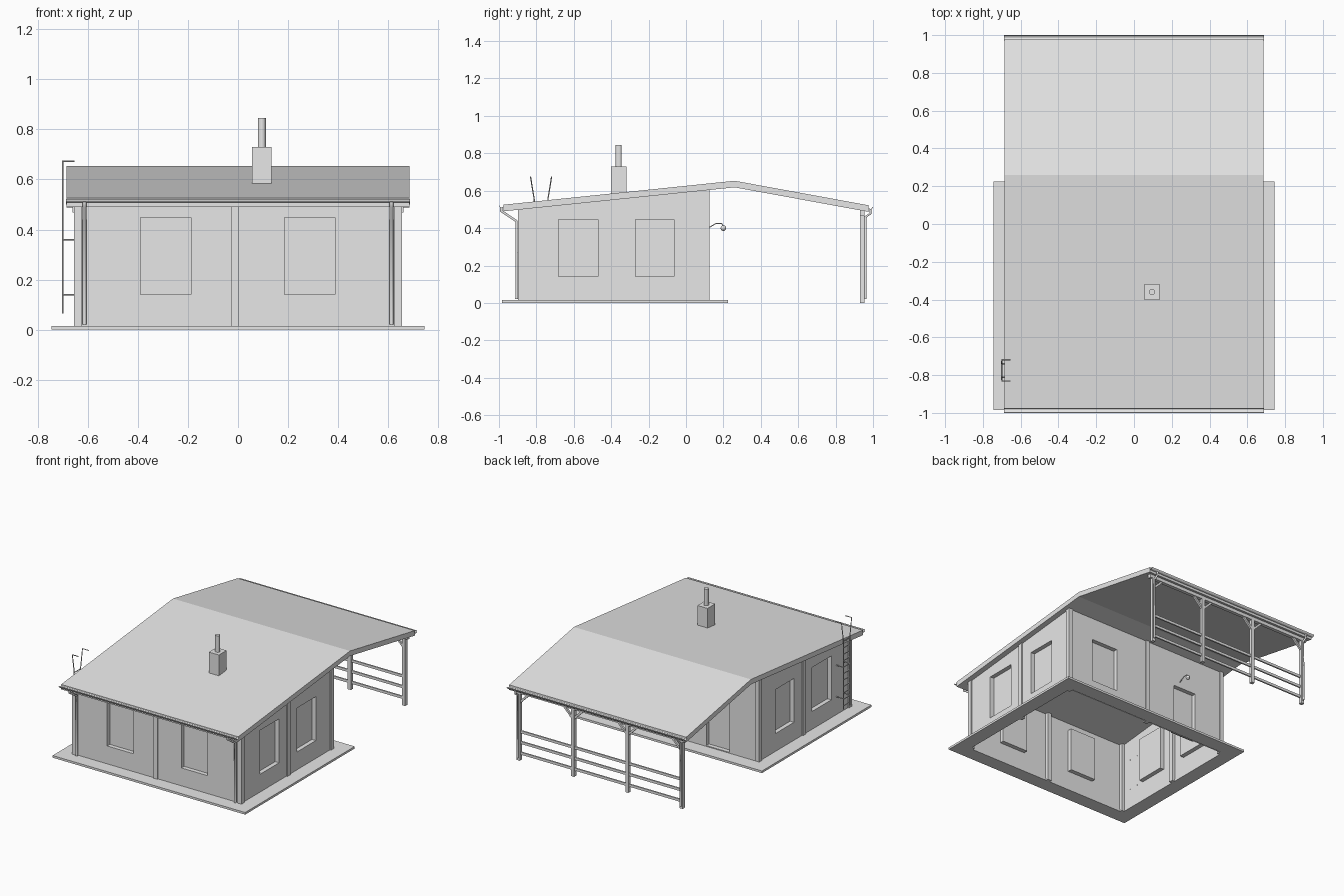
import bpy, bmesh, math
from mathutils import Vector

cube = bpy.data.objects.get("Cube")
if cube:
    bpy.data.objects.remove(cube, do_unlink=True)

# One plain colour for the whole building
grey = bpy.data.materials.new("light_grey")
grey.use_nodes = True
grey.diffuse_color = (0.8, 0.8, 0.8, 1)
grey.node_tree.nodes["Principled BSDF"].inputs["Base Color"].default_value = (0.8, 0.8, 0.8, 1)


def add(name, data):
    obj = bpy.data.objects.new(name, data)
    data.materials.append(grey)
    bpy.context.collection.objects.link(obj)
    return obj


def from_bmesh(name, bm):
    mesh = bpy.data.meshes.new(name)
    bm.to_mesh(mesh)
    bm.free()
    return add(name, mesh)


def box(name, lo, hi, turn=0):
    """Box between two corners, optionally turned about y."""
    lo, hi = Vector(lo), Vector(hi)
    bm = bmesh.new()
    bmesh.ops.create_cube(bm, size=1)
    bmesh.ops.scale(bm, vec=hi - lo, verts=bm.verts)
    obj = from_bmesh(name, bm)
    obj.location = (lo + hi) / 2
    obj.rotation_euler.y = turn
    return obj


def prism(name, profile, half):
    """Profile of (y, z) points extruded along x."""
    bm = bmesh.new()
    face = bm.faces.new([bm.verts.new((-half, y, z)) for y, z in profile])
    side = bmesh.ops.extrude_face_region(bm, geom=[face])["geom"]
    moved = [v for v in side if isinstance(v, bmesh.types.BMVert)]
    bmesh.ops.translate(bm, vec=(2 * half, 0, 0), verts=moved)
    bmesh.ops.recalc_face_normals(bm, faces=bm.faces)
    return from_bmesh(name, bm)


def pipe(name, paths, radius):
    """Round bars along straight-sided paths."""
    curve = bpy.data.curves.new(name, "CURVE")
    curve.dimensions = "3D"
    curve.bevel_depth = radius
    curve.bevel_resolution = 1
    curve.use_fill_caps = True
    for path in paths:
        spline = curve.splines.new("POLY")
        spline.points.add(len(path) - 1)
        for point, co in zip(spline.points, path):
            point.co = (*co, 1)
    return add(name, curve)


EAVE, RIDGE = 0.976, 0.26
FRONT_Z, RIDGE_Z, BACK_Z, THICK = 0.525, 0.653, 0.522, 0.035
POST = 0.031
WALL_X, FRONT_Y, BACK_Y = 0.655, -0.897, 0.126


def under(y):
    """Height of the roof underside over the house."""
    return FRONT_Z - THICK + (RIDGE_Z - FRONT_Z) * (y + EAVE) / (RIDGE + EAVE)


def wall(name, place, normal, start, end, top, openings):
    """Sheet wall with recessed openings (u0, u1, z0, z1, depth)."""
    normal = Vector(normal)
    bm = bmesh.new()

    def quad(u0, u1, z0, z1):
        ends = [(u0, z0), (u1, z0), (u1, z1 or top(u1)), (u0, z1 or top(u0))]
        face = bm.faces.new([bm.verts.new(place(u, z)) for u, z in ends])
        face.normal_update()
        if face.normal.dot(normal) < 0:
            face.normal_flip()
        return face

    u, recesses = start, []
    for u0, u1, z0, z1, depth in openings:
        quad(u, u0, 0, None)
        quad(u0, u1, 0, z0)
        quad(u0, u1, z1, None)
        recesses.append((quad(u0, u1, z0, z1), depth))
        u = u1
    quad(u, end, 0, None)
    for face, depth in recesses:
        new = bmesh.ops.extrude_discrete_faces(bm, faces=[face])["faces"][0]
        bmesh.ops.translate(bm, vec=-normal * depth, verts=new.verts)
    bmesh.ops.remove_doubles(bm, verts=bm.verts, dist=0.0001)
    return from_bmesh(name, bm)


# Paved ring around the house, open in the middle
bm = bmesh.new()
corners = [(-0.745, -0.985), (0.745, -0.985), (0.745, 0.225), (-0.745, 0.225)]
middle = bm.faces.new([bm.verts.new((x, y, 0)) for x, y in corners])
middle.normal_update()
bmesh.ops.inset_region(bm, faces=[middle], thickness=0.1,
                       use_boundary=True, use_even_offset=True)
bm.faces.remove(middle)
paving = from_bmesh("paving", bm)
solid = paving.modifiers.new("thickness", "SOLIDIFY")
solid.thickness = 0.015
solid.offset = 1

# Walls with recessed windows and a back door
INSET, SILL, HEAD, DEEP = 0.008, 0.14, 0.447, 0.03
fy, by, wx = FRONT_Y + INSET, BACK_Y - INSET, WALL_X - INSET
front_windows = [(-0.39, -0.188, SILL, HEAD, DEEP), (0.185, 0.388, SILL, HEAD, DEEP)]
side_windows = [(-0.682, -0.47, SILL, HEAD, DEEP), (-0.27, -0.064, SILL, HEAD, DEEP)]
back_openings = [(-0.42, -0.24, 0.017, 0.36, DEEP), (0.245, 0.45, SILL, HEAD, DEEP)]
lap = 0.01
wall("front_wall", lambda u, z: (u, fy, z), (0, -1, 0), -wx, wx,
     lambda u: under(fy) + lap, front_windows)
wall("back_wall", lambda u, z: (u, by, z), (0, 1, 0), -wx, wx,
     lambda u: under(by) + lap, back_openings)
for side, label in ((1, "left"), (-1, "right")):
    wall(label + "_wall", lambda u, z: (side * wx, u, z), (side, 0, 0), fy, by,
         lambda u: under(u) + lap, side_windows)

# Wall posts at corners and mid-spans
for x in (-WALL_X, -POST / 2 - 0.012, WALL_X - POST):
    for y in (FRONT_Y, -0.388, BACK_Y - POST):
        inside = abs(x) < 0.1 and y == -0.388
        if not inside:
            box("wall_post", (x, y, 0), (x + POST, y + POST, under(y) + lap))

# Folded roof
top = [(-EAVE, FRONT_Z), (RIDGE, RIDGE_Z), (EAVE, BACK_Z)]
prism("roof", top + [(y, z - THICK) for y, z in reversed(top)], 0.685)

# Half-round gutters at both eaves
for y, z, label in ((-0.986, 0.521, "front"), (0.986, 0.514, "back")):
    arc = [math.pi * (1 + i / 6) for i in range(7)]
    outline = [(y + 0.014 * math.cos(a), z + 0.014 * math.sin(a)) for a in arc]
    outline += [(y + 0.011 * math.cos(a), z + 0.011 * math.sin(a)) for a in reversed(arc)]
    prism(label + "_gutter", outline, 0.687)

# Downpipes
for s in (-1, 1):
    x = s * 0.613
    pipe("front_downpipe", [[(x, -0.988, 0.51), (x, -0.988, 0.492),
                             (x, -0.906, 0.437), (x, -0.906, 0.02)]], 0.008)
    x = s * 0.63
    pipe("back_downpipe", [[(x, 0.986, 0.503), (x, 0.986, 0.478),
                            (x, 0.96, 0.46), (x, 0.96, 0.02)]], 0.007)

# Porch posts, beam, knee braces and rails
porch_x = [-0.63, -0.21, 0.21, 0.63]
for x in porch_x:
    box("porch_post", (x - 0.012, 0.93, 0), (x + 0.012, 0.954, 0.5))
    for s in (-1, 1):
        if abs(x + s * 0.1) < 0.63:
            c = x + s * 0.036
            box("knee_brace", (c - 0.007, 0.935, 0.383), (c + 0.007, 0.949, 0.487),
                s * math.pi / 4)
box("porch_beam", (-0.66, 0.93, 0.468), (0.66, 0.954, 0.497))
for z in (0.05, 0.125, 0.2):
    box("porch_rail", (-0.63, 0.937, z - 0.009), (0.63, 0.947, z + 0.009))

# Chimney
box("chimney", (0.056, -0.402, 0.54), (0.134, -0.318, 0.73))
bm = bmesh.new()
bmesh.ops.create_cone(bm, cap_ends=True, segments=16, radius1=0.016, radius2=0.016, depth=0.13)
flue = from_bmesh("chimney_flue", bm)
flue.location = (0.095, -0.36, 0.78)

# Roof ladder with flared hooked rails and wall brackets
lx, ly = -0.7, -0.775
rails = []
for s in (-1, 1):
    near, far = ly + s * 0.036, ly + s * 0.056
    rails.append([(lx, near, 0.065), (lx, near, 0.55), (lx, far, 0.673), (-0.653, far, 0.673)])
    rails += [[(lx, near, z), (-0.645, near, z)] for z in (0.14, 0.36)]
pipe("ladder_rails", rails, 0.0035)
rungs = [0.09 + 0.045 * i for i in range(11)]
pipe("ladder_rungs", [[(lx, ly - 0.036, z), (lx, ly + 0.036, z)] for z in rungs], 0.003)

# Lamp over the back door
pipe("lamp_arm", [[(-0.29, by, 0.4), (-0.29, 0.16, 0.425), (-0.29, 0.19, 0.425),
                   (-0.29, 0.2, 0.41)]], 0.003)
bm = bmesh.new()
bmesh.ops.create_uvsphere(bm, u_segments=12, v_segments=8, radius=0.015)
lamp = from_bmesh("lamp_globe", bm)
lamp.location = (-0.29, 0.2, 0.4)
